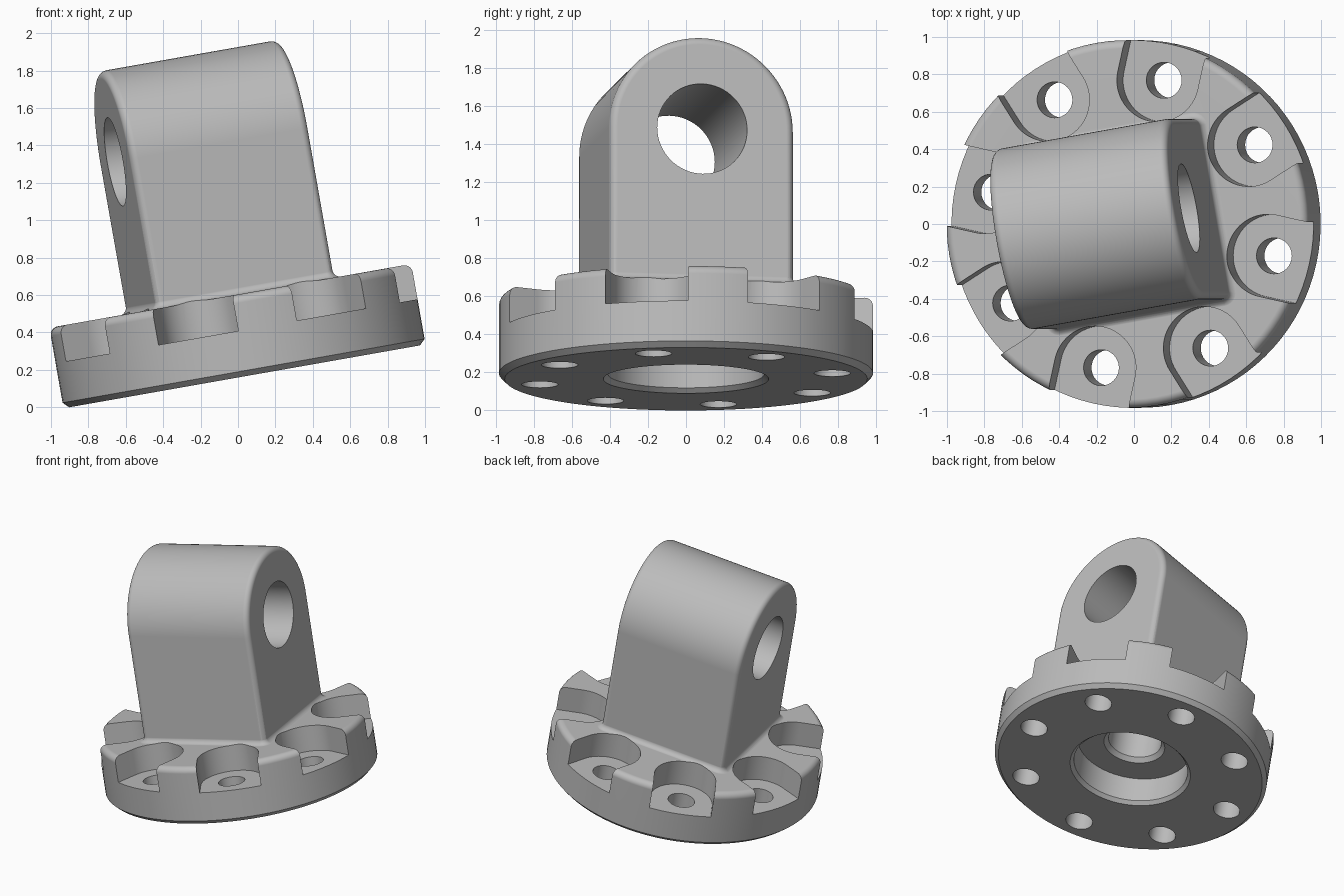
import bpy, bmesh, math
from mathutils import Matrix

cube = bpy.data.objects.get("Cube")
if cube:
    bpy.data.objects.remove(cube, do_unlink=True)

FLANGE_R, FLANGE_H = 0.983, 0.437
LUG_HALF, EYE_Z, EYE_R = 0.49, 1.25, 0.24
FILLET = 0.04
BOLT_CIRCLE, BOLT_R, POCKET_R, POCKET_Z = 0.787, 0.096, 0.222, 0.245

steel = bpy.data.materials.new("grey_steel")
steel.use_nodes = True
steel.diffuse_color = (0.5, 0.5, 0.5, 1)
steel.node_tree.nodes["Principled BSDF"].inputs["Base Color"].default_value = (0.5, 0.5, 0.5, 1)


def loft(name, rings):
    """Skin rings of equal length and cap both ends."""
    bm = bmesh.new()
    vs = [[bm.verts.new(p) for p in ring] for ring in rings]
    n = len(vs[0])
    for a, b in zip(vs, vs[1:]):
        for i in range(n):
            j = (i + 1) % n
            bm.faces.new((a[i], a[j], b[j], b[i]))
    bm.faces.new(vs[0])
    bm.faces.new(vs[-1])
    bmesh.ops.recalc_face_normals(bm, faces=bm.faces)
    mesh = bpy.data.meshes.new(name)
    bm.to_mesh(mesh)
    bm.free()
    mesh.materials.append(steel)
    ob = bpy.data.objects.new(name, mesh)
    bpy.context.collection.objects.link(ob)
    return ob


def lathe(name, profile, n=96):
    turn = [2 * math.pi * i / n for i in range(n)]
    return loft(name, [[(r * math.cos(t), r * math.sin(t), z) for t in turn] for r, z in profile])


def quarter(steps=6):
    return [math.pi / 2 * i / steps for i in range(steps + 1)]


def combine(target, tool, operation):
    """Boolean the tool into the target, then discard the tool."""
    mod = target.modifiers.new(operation.lower(), 'BOOLEAN')
    mod.operation, mod.solver, mod.object = operation, 'EXACT', tool
    bpy.ops.object.select_all(action='DESELECT')
    bpy.context.view_layer.objects.active = target
    target.select_set(True)
    bpy.ops.object.modifier_apply(modifier=mod.name)
    bpy.data.objects.remove(tool, do_unlink=True)


# Flange: chamfered below, rounded above
edge = 0.045
body = lathe("clevis_flange", [(FLANGE_R - 0.03, 0), (FLANGE_R, 0.03)] + [
    (FLANGE_R - edge + edge * math.cos(t), FLANGE_H - edge + edge * math.sin(t)) for t in quarter()])


# Lug: arch section along x with rounded end edges
def arch(x, inset, n=48):
    r = LUG_HALF - inset
    arc = [(x, r * math.cos(math.pi * i / n), EYE_Z + r * math.sin(math.pi * i / n)) for i in range(n + 1)]
    return [(x, r, 0.3)] + arc + [(x, -r, 0.3)]


ends = [(LUG_HALF - FILLET + FILLET * math.sin(t), FILLET * (1 - math.cos(t))) for t in quarter()]
lug = loft("lug", [arch(-x, d) for x, d in reversed(ends)] + [arch(x, d) for x, d in ends])


# Fillet between lug and flange
def rounded_square(half, z, n=6):
    r = half - LUG_HALF + FILLET
    c = LUG_HALF - FILLET
    pts = []
    for k, (sx, sy) in enumerate([(1, 1), (-1, 1), (-1, -1), (1, -1)]):
        for i in range(n + 1):
            t = math.pi / 2 * (k + i / n)
            pts.append((sx * c + r * math.cos(t), sy * c + r * math.sin(t), z))
    return pts


skirt = loft("lug_fillet", [rounded_square(LUG_HALF + FILLET, FLANGE_H - 0.06)] + [
    rounded_square(LUG_HALF - 0.0005 + FILLET * (1 - math.cos(t)), FLANGE_H + FILLET * (1 - math.sin(t)) - 0.0005)
    for t in reversed(quarter())])

combine(body, lug, 'UNION')
combine(body, skirt, 'UNION')

# Pin hole through the lug
eye = lathe("pin_hole_cutter", [(EYE_R, -1), (EYE_R, 1)], 64)
eye.data.transform(Matrix.Translation((0, 0, EYE_Z)) @ Matrix.Rotation(math.pi / 2, 4, 'Y'))
combine(body, eye, 'DIFFERENCE')

# Stepped, chamfered bore from below
bore = lathe("bore_cutter", [(0.46, -0.025), (0.41, 0.025), (0.41, 0.22), (0.22, 0.22),
                             (0.19, 0.25), (0.19, 0.7)], 64)
combine(body, bore, 'DIFFERENCE')


# Bolt pockets open to the rim, each with a bolt hole
def slot(z, n=32):
    arc = [math.pi / 2 + math.pi * i / n for i in range(n + 1)]
    return ([(1.2, POCKET_R, z)] +
            [(BOLT_CIRCLE + POCKET_R * math.cos(t), POCKET_R * math.sin(t), z) for t in arc] +
            [(1.2, -POCKET_R, z)])


for k in range(8):
    spin = Matrix.Rotation(math.radians(22.5 + 45 * k), 4, 'Z')
    pocket = loft("pocket_cutter", [slot(POCKET_Z), slot(0.55)])
    pocket.data.transform(spin)
    combine(body, pocket, 'DIFFERENCE')
    hole = lathe("bolt_hole_cutter", [(BOLT_R, -0.1), (BOLT_R, 0.4)], 32)
    hole.data.transform(spin @ Matrix.Translation((BOLT_CIRCLE, 0, 0)))
    combine(body, hole, 'DIFFERENCE')

# Tilted stance
body.data.transform(Matrix.Translation((0.035, 0, 0.1655)) @
                    Matrix.Rotation(math.radians(-10), 4, 'Y') @
                    Matrix.Rotation(math.radians(10), 4, 'Z'))

# Smooth curved faces, keep machined edges sharp
bpy.ops.object.select_all(action='DESELECT')
body.select_set(True)
bpy.context.view_layer.objects.active = body
bpy.ops.object.shade_smooth_by_angle(angle=math.radians(30))
weighted = body.modifiers.new("weighted_normals", 'WEIGHTED_NORMAL')
weighted.keep_sharp = True
